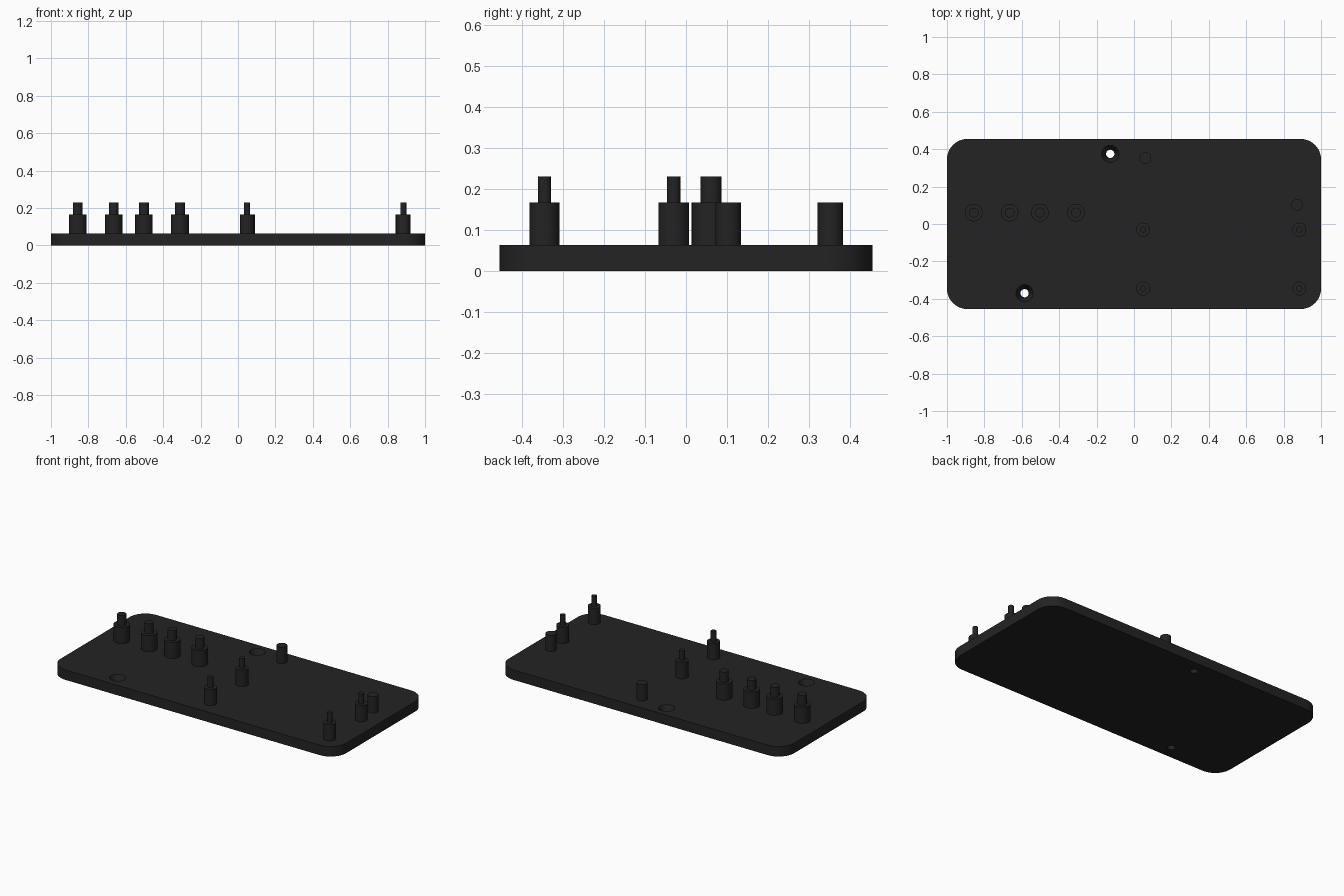
import bpy, bmesh, math

if "Cube" in bpy.data.objects:
    bpy.data.objects.remove(bpy.data.objects["Cube"])

TOP = 0.063        # plate thickness
SHOULDER = 0.166   # top of post bodies
TIP = 0.23         # top of locating pins

black = bpy.data.materials.new("matte_black")
black.diffuse_color = (0.017, 0.017, 0.017, 1)
black.use_nodes = True
black.node_tree.nodes["Principled BSDF"].inputs["Base Color"].default_value = black.diffuse_color


def turned(name, x, y, profile, sides=48):
    """Closed solid of revolution from (radius, z) pairs listed bottom to top."""
    bm = bmesh.new()
    rings = [[bm.verts.new((x + r * math.cos(2 * math.pi * i / sides),
                            y + r * math.sin(2 * math.pi * i / sides), z))
              for i in range(sides)] for r, z in profile]
    bm.faces.new(rings[0][::-1])
    bm.faces.new(rings[-1])
    for a, b in zip(rings, rings[1:]):
        for i in range(sides):
            j = (i + 1) % sides
            bm.faces.new((a[i], a[j], b[j], b[i]))
    return finish(name, bm)


def finish(name, bm):
    bmesh.ops.recalc_face_normals(bm, faces=bm.faces)
    mesh = bpy.data.meshes.new(name)
    bm.to_mesh(mesh)
    bm.free()
    mesh.materials.append(black)
    obj = bpy.data.objects.new(name, mesh)
    bpy.context.collection.objects.link(obj)
    return obj


def smooth(obj):
    bpy.ops.object.select_all(action='DESELECT')
    obj.select_set(True)
    bpy.context.view_layer.objects.active = obj
    bpy.ops.object.shade_smooth_by_angle(angle=math.radians(30))


# Base plate with rounded corners
W, D, R, STEPS = 1.0, 0.455, 0.11, 12
bm = bmesh.new()
outline = []
for k, (sx, sy) in enumerate([(1, 1), (-1, 1), (-1, -1), (1, -1)]):
    for s in range(STEPS + 1):
        a = math.pi / 2 * (k + s / STEPS)
        outline.append(bm.verts.new((sx * (W - R) + R * math.cos(a),
                                     sy * (D - R) + R * math.sin(a), 0)))
base = bm.faces.new(outline)
ext = bmesh.ops.extrude_face_region(bm, geom=[base])
bmesh.ops.translate(bm, vec=(0, 0, TOP),
                    verts=[v for v in ext["geom"] if isinstance(v, bmesh.types.BMVert)])
plate = finish("base_plate", bm)

# Countersunk screw holes through the plate
for x, y in [(-0.127, 0.375), (-0.585, -0.37)]:
    cutter = turned("screw_hole_cutter", x, y,
                    [(0.022, -0.05), (0.022, 0.015), (0.046, TOP), (0.046, TOP + 0.05)])
    cutter.hide_render = True
    cutter.hide_set(True)
    mod = plate.modifiers.new("screw_hole", 'BOOLEAN')
    mod.operation = 'DIFFERENCE'
    mod.solver = 'EXACT'
    mod.object = cutter
bpy.context.view_layer.objects.active = plate
for mod in list(plate.modifiers):
    bpy.ops.object.modifier_apply(modifier=mod.name)
for obj in [o for o in bpy.data.objects if o.name.startswith("screw_hole_cutter")]:
    bpy.data.objects.remove(obj)
smooth(plate)


def stepped_post(name, x, y, body, pin):
    smooth(turned(name, x, y, [(body, TOP), (body, SHOULDER),
                               (pin, SHOULDER), (pin, TIP)]))


# Row of thick stepped posts
for x in (-0.857, -0.665, -0.503, -0.31):
    stepped_post("thick_post", x, 0.061, 0.047, 0.026)

# Rectangle of thin stepped posts
for x in (0.049, 0.884):
    for y in (-0.03, -0.345):
        stepped_post("thin_post", x, y, 0.037, 0.016)

# Plain support pegs
for x, y in [(0.061, 0.352), (0.873, 0.103)]:
    smooth(turned("support_peg", x, y, [(0.031, TOP), (0.031, SHOULDER)]))
